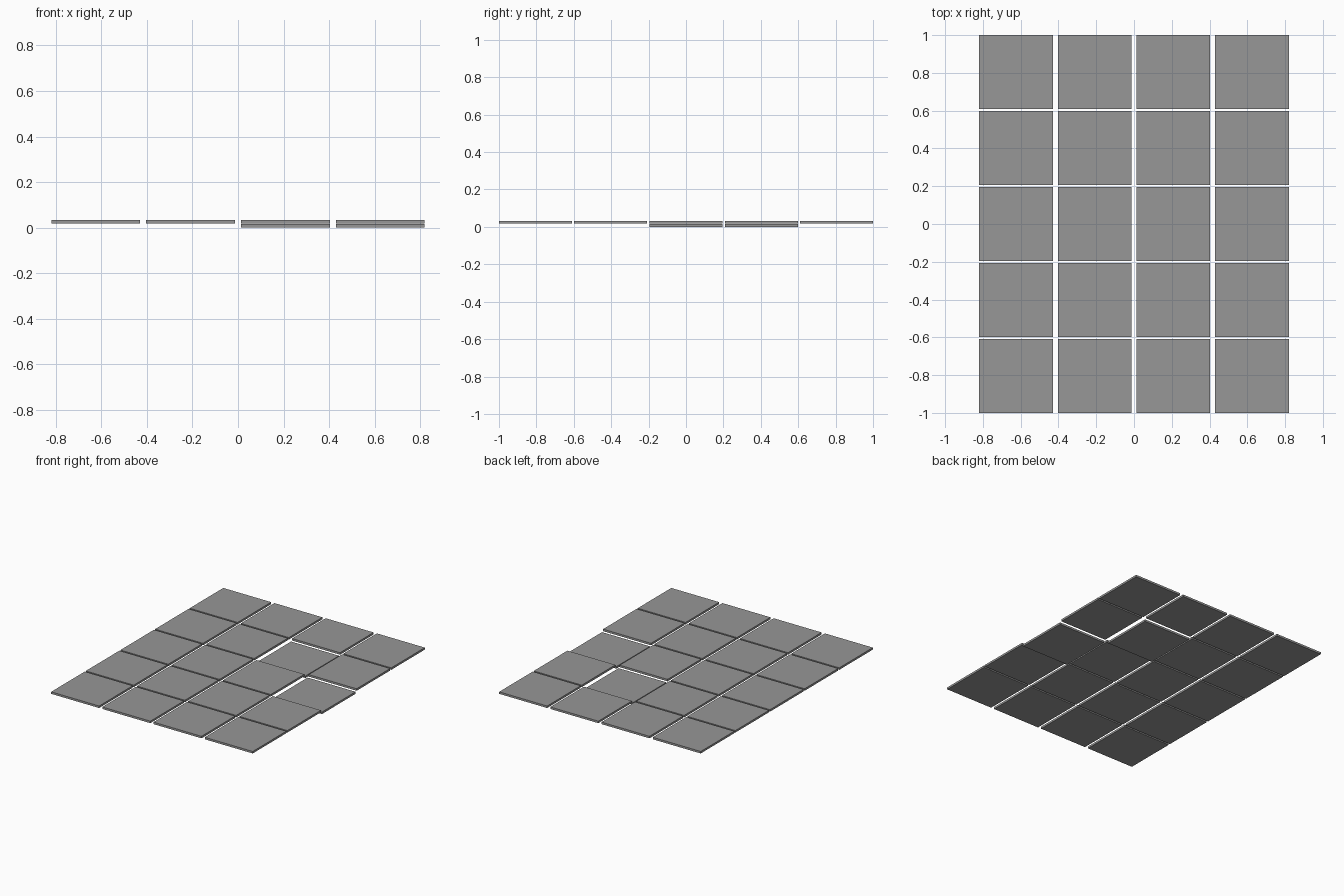
import bpy

if "Cube" in bpy.data.objects:
    bpy.data.objects.remove(bpy.data.objects["Cube"])

TILE = 0.39           # square tile side
THICK = 0.015         # tile thickness
PITCH_X = 0.4167
PITCH_Y = 0.4025
HIGH, LOW = 0.0175, 0.0
SUNKEN = {(3, 2), (2, 3)}   # (column, row) of pressed-down tiles

# Dark grey stone
stone = bpy.data.materials.new("dark_grey")
stone.diffuse_color = (0.31, 0.31, 0.31, 1)
stone.use_nodes = True
stone.node_tree.nodes["Principled BSDF"].inputs["Base Color"].default_value = stone.diffuse_color


def tile(col, row):
    z = LOW if (col, row) in SUNKEN else HIGH
    bpy.ops.mesh.primitive_cube_add(
        size=1,
        location=((col - 1.5) * PITCH_X, (row - 2) * PITCH_Y, z + THICK / 2))
    ob = bpy.context.object
    ob.name = f"floor_tile_{col + 1}_{row + 1}"
    ob.scale = (TILE, TILE, THICK)
    bpy.ops.object.transform_apply(location=False, rotation=False, scale=True)
    ob.data.materials.append(stone)


# Floor of 4 x 5 separate tiles, two of them sunken
for col in range(4):
    for row in range(5):
        tile(col, row)
